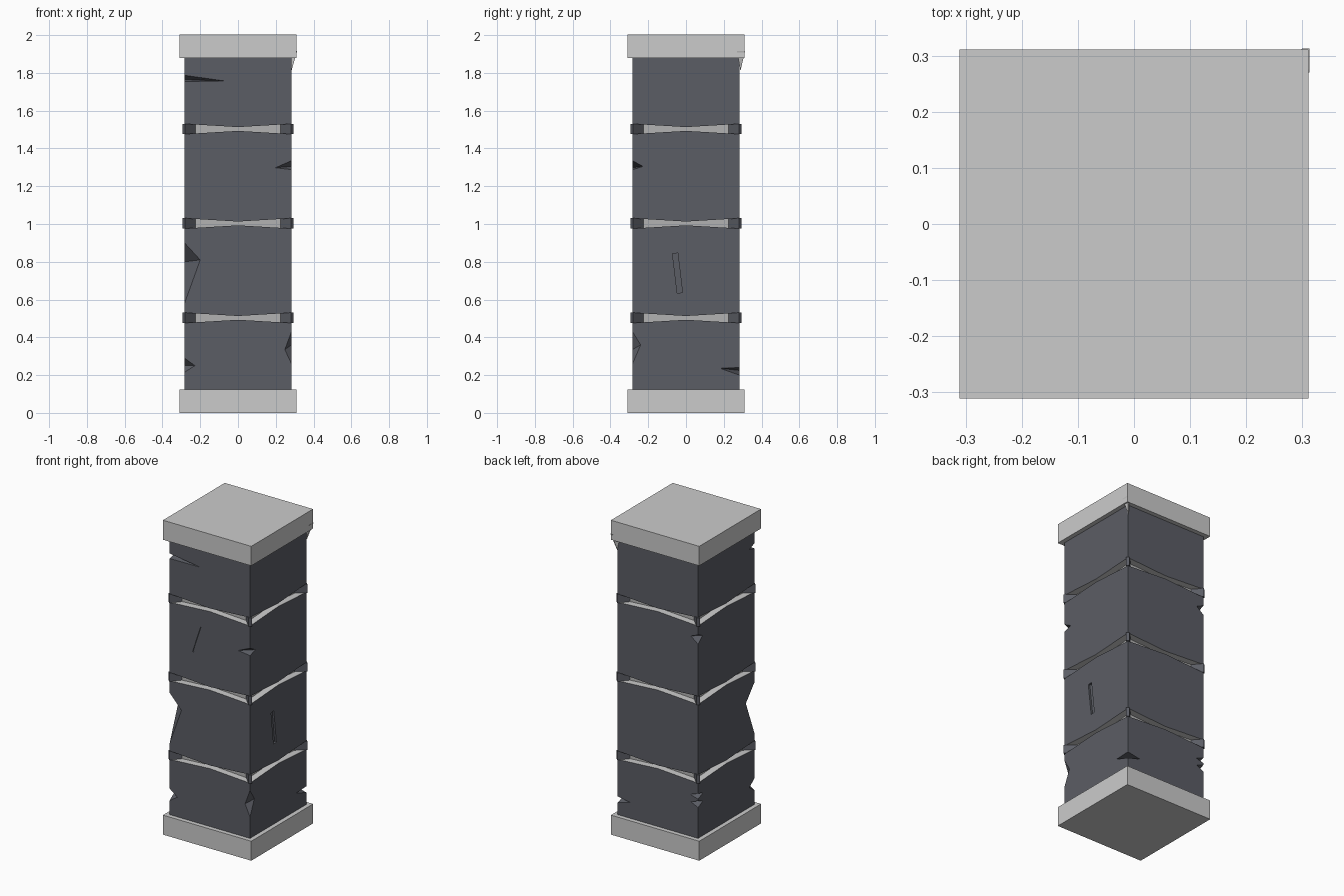
import bpy, bmesh
from mathutils import Vector, Matrix
from math import pi

if "Cube" in bpy.data.objects:
    bpy.data.objects.remove(bpy.data.objects["Cube"])

H = 0.283      # half width of the shaft
BANDS = (0.503, 1.003, 1.503)


def material(name, rgb):
    m = bpy.data.materials.new(name)
    m.diffuse_color = (*rgb, 1)
    m.use_nodes = True
    m.node_tree.nodes["Principled BSDF"].inputs["Base Color"].default_value = m.diffuse_color
    return m


dark = material("dark_stone", (0.105, 0.11, 0.13))
pale = material("pale_core", (0.45, 0.45, 0.45))


def finish(bm, name, *mats):
    bmesh.ops.recalc_face_normals(bm, faces=bm.faces)
    me = bpy.data.meshes.new(name)
    bm.to_mesh(me)
    bm.free()
    for m in mats:
        me.materials.append(m)
    ob = bpy.data.objects.new(name, me)
    bpy.context.collection.objects.link(ob)
    return ob


def add_box(bm, center, size, rot=None):
    mat = Matrix.Translation(center) @ (rot or Matrix()) @ Matrix.Diagonal((*size, 1))
    bmesh.ops.create_cube(bm, size=1, matrix=mat)


def add_hull(bm, pts):
    verts = [bm.verts.new(p) for p in pts]
    r = bmesh.ops.convex_hull(bm, input=verts)
    junk = [v for v in r["geom_interior"] if isinstance(v, bmesh.types.BMVert)]
    bmesh.ops.delete(bm, geom=junk, context="VERTS")


# Square slabs at the foot and the head
for name, z in (("base_slab", 0.0625), ("top_slab", 1.94)):
    bm = bmesh.new()
    add_box(bm, (0, 0, z), (0.622, 0.622, 0.124))
    finish(bm, name)

# Shaft blocks: their ends drop away towards the corners
bm = bmesh.new()
ring = [(-1, -1), (0, -1), (1, -1), (1, 0), (1, 1), (0, 1), (-1, 1), (-1, 0)]


def block_end(z, side):
    loop = []
    for x, y in ring:
        gap = 0 if side == 0 else (0.027 if x * y else 0.010)
        loop.append(bm.verts.new((x * H, y * H, z + side * gap)))
    mid = bm.verts.new((0, 0, z + side * 0.010))
    for i in range(8):
        f = bm.faces.new((loop[i], loop[(i + 1) % 8], mid))
        f.material_index = 1 if side else 0
    return loop


levels = (0.12,) + BANDS + (1.885,)
for i in range(4):
    lo = block_end(levels[i], 1 if i > 0 else 0)
    hi = block_end(levels[i + 1], -1 if i < 3 else 0)
    for k in range(8):
        n = (k + 1) % 8
        bm.faces.new((lo[k], lo[n], hi[n], hi[k]))
shaft = finish(bm, "shaft_blocks", dark, None)

# Chips knocked out of the shaft corners:
# corner signs, z bottom, z top, reach along x, z there, reach along y, z there
chips = [
    (-1, -1, 1.755, 1.787, 0.215, 1.757, 0.05, 1.765),
    (1, -1, 1.288, 1.335, 0.085, 1.298, 0.055, 1.305),
    (-1, -1, 0.58, 0.90, 0.083, 0.81, 0.085, 0.80),
    (-1, -1, 0.215, 0.29, 0.055, 0.25, 0.05, 0.25),
    (1, -1, 0.26, 0.43, 0.035, 0.335, 0.043, 0.36),
    (1, 1, 0.20, 0.24, 0.09, 0.225, 0.103, 0.236),
    (-1, 1, 1.36, 1.42, 0.05, 1.40, 0.045, 1.40),
    (-1, 1, 0.375, 0.41, 0.055, 0.39, 0.05, 0.395),
    (-1, 1, 0.32, 0.362, 0.05, 0.345, 0.05, 0.345),
]
bm = bmesh.new()
for sx, sy, z0, z1, dx, zx, dy, zy in chips:
    cx, cy, e = sx * H, sy * H, 0.004
    P, Q = Vector((cx - sx * dx, cy, zx)), Vector((cx, cy - sy * dy, zy))
    ox, oy = Vector((sx * e, 0, 0)), Vector((0, sy * e, 0))
    B, T = Vector((cx, cy, z0)), Vector((cx, cy, z1))
    add_hull(bm, [B, T, P, Q, B + ox + oy, T + ox + oy, P + oy, Q + ox])
# Chiselled slots on the front and right faces
add_box(bm, (-0.09, -H, 1.29), (0.008, 0.012, 0.18), Matrix.Rotation(0.32, 4, "Y"))
add_box(bm, (H, -0.045, 0.74), (0.024, 0.028, 0.21), Matrix.Rotation(0.12, 4, "X"))
cutter = finish(bm, "chip_cutter")
cutter.hide_render = True

mod = shaft.modifiers.new("chips", "BOOLEAN")
mod.operation = "DIFFERENCE"
mod.solver = "EXACT"
mod.object = cutter
dg = bpy.context.evaluated_depsgraph_get()
shaft.data = bpy.data.meshes.new_from_object(shaft.evaluated_get(dg))
shaft.modifiers.clear()
bpy.data.objects.remove(cutter)

# Pale core seen in each gap, and diagonal fins poking out at the corners
for i, z in enumerate(BANDS, 1):
    bm = bmesh.new()
    add_box(bm, (0, 0, z), (0.48, 0.48, 0.07))
    finish(bm, f"gap_core_{i}", pale)
    bm = bmesh.new()
    for a in (pi / 4, -pi / 4):
        add_box(bm, (0, 0, z), (0.81, 0.02, 0.055), Matrix.Rotation(a, 4, "Z"))
    finish(bm, f"corner_fins_{i}", dark)

# Broken shard under the back right corner of the top slab
bm = bmesh.new()
add_hull(bm, [(0.313, 0.27, 1.915), (0.30, 0.313, 1.915), (0.313, 0.313, 1.915),
              (0.27, 0.28, 1.89), (0.283, 0.288, 1.81)])
finish(bm, "corner_shard")
